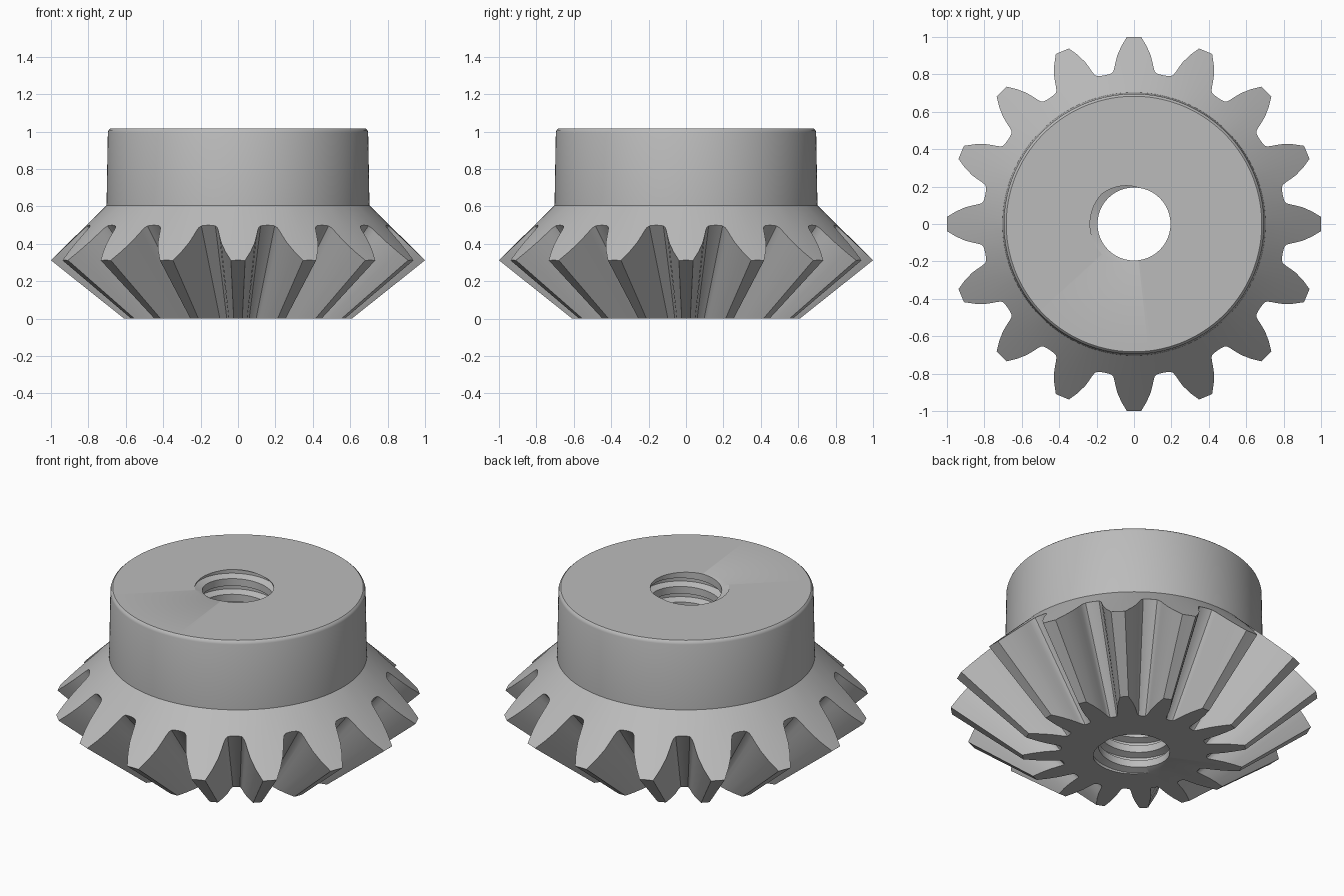
import bpy, bmesh
from math import pi, sin, cos, hypot, atan2

if "Cube" in bpy.data.objects:
    bpy.data.objects.remove(bpy.data.objects["Cube"])

TEETH = 16
APEX = -0.485              # point on the axis where all tooth lines meet
TOP = 1.015
BORE, GROOVE, PITCH = 0.195, 0.04, 0.094
HUB_R, HUB_Z = 0.703, 0.605

# Half of one tooth seen along the axis: tip, flank, root fillet
FLANK = [(0.038, 1.0), (0.068, 0.95), (0.09, 0.90), (0.1, 0.86),
         (0.105, 0.835), (0.111, 0.816), (0.121, 0.805), (0.136, 0.8)]
right_half = [(atan2(x, y), hypot(x, y)) for x, y in FLANK]
tooth = ([(-a, r) for a, r in reversed(right_half)] + [(0, 1.0)]
         + right_half + [(pi / TEETH, 0.81)])
N = TEETH * len(tooth)
START = tooth[0][0]
ANGLES = [START + 2 * pi * i / N for i in range(N + 1)]


def polar(r, a, z):
    return (r * cos(a), r * sin(a), z)


def bore_radius(a, z):
    """Radius of the threaded bore, a trapezoid groove along a helix."""
    phase = (z - TOP) / PITCH - (a - pi) / (2 * pi)
    phase = abs((phase + 0.5) % 1 - 0.5)
    return BORE + GROOVE * max(0, min(1, (0.27 - phase) / 0.15))


def bore_ring(z):
    return [polar(bore_radius(a, z), a, z) for a in ANGLES]


def circle(r, z):
    return [polar(r, a, z) for a in ANGLES]


def add_skin(bm, rings):
    """Join successive rings of points with quads."""
    rows = [[bm.verts.new(p) for p in ring] for ring in rings]
    for low, high in zip(rows, rows[1:]):
        for i in range(len(low) - 1):
            bm.faces.new((low[i], low[i + 1], high[i + 1], high[i]))


# Tooth outline on the back cone, and its smaller copy at the base
outline = []
for t in range(TEETH):
    for a, r in tooth:
        z = HUB_Z - (r - HUB_R) * (HUB_Z - 0.312) / (1 - HUB_R)
        outline.append(polar(r, a + 2 * pi * t / TEETH, z))
outline.append(outline[0])
base = []
for x, y, z in outline:
    s = APEX / (APEX - z)
    base.append((x * s, y * s, 0))

bm = bmesh.new()

# Outer skin: base, teeth, back cone, hub with rounded rim, top
add_skin(bm, [bore_ring(0), base, outline, circle(HUB_R, HUB_Z),
              circle(0.696, 0.995), circle(0.692, 1.007),
              circle(0.683, TOP), bore_ring(TOP)])

# Threaded bore, its rows following the helix and trimmed at both ends
thread = []
for turn in range(-12, 2):
    for phase in (-0.27, -0.12, 0.12, 0.27):
        row = []
        for a in ANGLES:
            z = TOP + PITCH * (turn + phase + (a - pi) / (2 * pi))
            z = max(0, min(TOP, z))
            row.append(polar(bore_radius(a, z), a, z))
        thread.append(row)
add_skin(bm, thread)

bmesh.ops.remove_doubles(bm, verts=bm.verts[:], dist=1e-5)
bmesh.ops.recalc_face_normals(bm, faces=bm.faces[:])
mesh = bpy.data.meshes.new("bevel_gear")
bm.to_mesh(mesh)
bm.free()

gear = bpy.data.objects.new("bevel_gear", mesh)
bpy.context.collection.objects.link(gear)

# Plain grey metal
grey = bpy.data.materials.new("grey_metal")
grey.use_nodes = True
colour = (0.5, 0.5, 0.5, 1)
grey.diffuse_color = colour
grey.node_tree.nodes["Principled BSDF"].inputs["Base Color"].default_value = colour
mesh.materials.append(grey)

bpy.ops.object.select_all(action="DESELECT")
gear.select_set(True)
bpy.context.view_layer.objects.active = gear
bpy.ops.object.shade_smooth_by_angle(angle=0.6)
